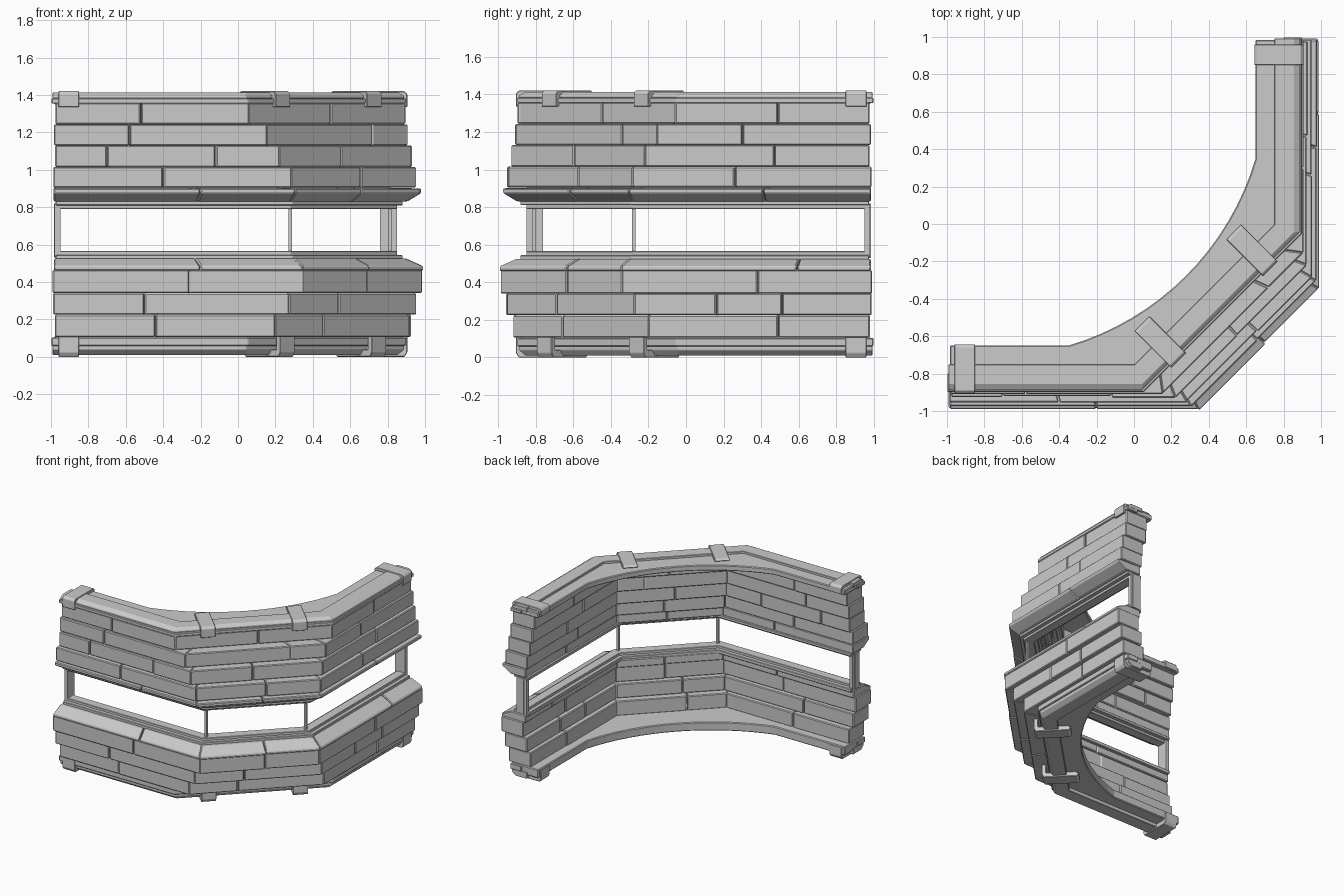
import bpy, bmesh, math, random
from mathutils import Vector

if "Cube" in bpy.data.objects:
    bpy.data.objects.remove(bpy.data.objects["Cube"])

random.seed(4)
H = 1.42  # overall height
R2 = math.sqrt(2)


def finish(name, bm, bevel=0.0):
    bmesh.ops.recalc_face_normals(bm, faces=bm.faces)
    me = bpy.data.meshes.new(name)
    bm.to_mesh(me)
    bm.free()
    ob = bpy.data.objects.new(name, me)
    bpy.context.collection.objects.link(ob)
    if bevel:
        m = ob.modifiers.new("bevel", "BEVEL")
        m.width, m.segments, m.limit_method = bevel, 1, "ANGLE"
    return ob


def ring(c, k, e):
    # wall plan: straight run at y=-c, diagonal x-y=k, straight run at x=c
    return [Vector((-e, -c)), Vector((k - c, -c)), Vector((c, c - k)), Vector((c, e))]


def loft(bm, loops):
    vs = [[bm.verts.new(p) for p in l] for l in loops]
    n = len(vs[0])
    for a, b in zip(vs, vs[1:]):
        for i in range(n):
            bm.faces.new((a[i], a[(i + 1) % n], b[(i + 1) % n], b[i]))
    bm.faces.new(vs[0])
    bm.faces.new(vs[-1][::-1])


def sweep(bm, profile, stations, e=0.985):
    # carry a (c, k, z) cross-section along the bent plan
    loops = []
    for u in stations:
        s = min(int(u), 2)
        loop = []
        for c, k, z in profile:
            r = ring(c, k, e)
            p = r[s].lerp(r[s + 1], u - s)
            loop.append((p.x, p.y, z))
        loops.append(loop)
    loft(bm, loops)


def rect(c0, k0, c1, k1, z0, z1):
    return [(c0, k0, z0), (c0, k0, z1), (c1, k1, z1), (c1, k1, z0)]


def course(name, c, k, prof, left, diag, right):
    # one stone course: joints given as x, x, y on the three runs
    bm = bmesh.new()
    e = random.uniform(0.974, 0.992)
    xc = k - c
    cuts = [0] + [(x + e) / (xc + e) for x in left] + [1]
    cuts += [1 + (x - xc) / (c - xc) for x in diag] + [2]
    cuts += [2 + (y + xc) / (e + xc) for y in right] + [3]
    for a, b in zip(cuts, cuts[1:]):
        d = random.uniform(-0.005, 0.005)
        p = [(pc + d, pk + d * R2, pz) for pc, pk, pz in prof]
        ga = 0 if a == int(a) else 0.002
        gb = 1e-5 if b == int(b) else 0.002
        sweep(bm, p, [a + ga, b - gb], e)
    finish(name, bm, 0.006)


# stone courses: z0, z1, c, k, joints on left / diagonal / right run
rows = [
    (0.105, 0.225, 0.92, 1.12, [-0.44], [0.46], [0.49]),
    (0.225, 0.34, 0.955, 1.23, [-0.5], [0.54], [0.16, 0.51]),
    (0.34, 0.465, 0.982, 1.325, [-0.26], [0.69], [0.38]),
    (0.905, 1.015, 0.95, 1.235, [-0.4], [0.66], [0.26]),
    (1.015, 1.13, 0.925, 1.145, [-0.7, -0.12], [0.55], [0.47]),
    (1.13, 1.243, 0.906, 1.06, [-0.58], [0.72], [0.3]),
    (1.243, 1.357, 0.893, 0.95, [-0.52], [0.5], [0.49]),
]
for i, (z0, z1, c, k, l, d, r) in enumerate(rows):
    ci = c - 0.2
    course(f"stone_course_{i + 1}", c, k, rect(c, k, ci, 2 * ci - 0.58, z0, z1), l, d, r)

# sloped sill and lintel stones either side of the window slot
course("sill_stones", 0.99, 1.335,
       [(0.99, 1.335, 0.46), (0.99, 1.335, 0.485), (0.9, 1.2, 0.525),
        (0.77, 0.97, 0.525), (0.77, 0.97, 0.46)], [-0.2], [0.7], [0.59])
course("lintel_stones", 0.975, 1.28,
       [(0.9, 1.18, 0.83), (0.975, 1.28, 0.875), (0.975, 1.28, 0.9),
        (0.76, 0.95, 0.905), (0.76, 0.95, 0.83)], [-0.2], [0.66], [0.41])

# window frame strips
for name, z0, z1 in (("window_frame_bottom", 0.515, 0.545), ("window_frame_top", 0.81, 0.835)):
    bm = bmesh.new()
    sweep(bm, rect(0.88, 1.17, 0.745, 0.98, z0, z1), [0, 1, 2, 3], 0.975)
    finish(name, bm, 0.004)
    bm = bmesh.new()
    m = 0.02 if z0 < 0.6 else -0.02
    sweep(bm, rect(0.85, 1.13, 0.775, 1.02, z0 + m, z1 + m), [0, 1, 2, 3], 0.97)
    finish(name + "_inner", bm, 0.003)


def box(bm, x0, x1, y0, y1, z0, z1):
    loft(bm, [[(x0, y0, z), (x1, y0, z), (x1, y1, z), (x0, y1, z)] for z in (z0, z1)])


# window posts: wide jambs at the ends, slim mullions at the bends
bm = bmesh.new()
for x0, x1, y0, y1 in ((-0.98, -0.95, -0.85, -0.76), (-0.985, -0.96, -0.835, -0.785),
                       (0.27, 0.288, -0.82, -0.802)):
    box(bm, x0, x1, y0, y1, 0.53, 0.82)
    box(bm, -y1, -y0, -x1, -x0, 0.53, 0.82)
finish("window_posts", bm)


def clip(bm, origin, out, length, inner_hook, fz):
    # bracket strapped across a slab with a hook over the outer lip
    o = Vector(out).normalized()
    a = Vector((-o.y, o.x))
    prof = [(0, 1.335), (0, 1.405), (-0.015, H), (-length + 0.015, H), (-length, 1.405)]
    if inner_hook:
        prof += [(-length, 1.355), (-length + 0.025, 1.355)]
    prof += [(-length + 0.025, 1.395), (-0.03, 1.395), (-0.03, 1.335)]
    loops = []
    for w in (-0.056, 0.056):
        loops.append([(*(Vector(origin) + o * s + a * w), fz(z)) for s, z in prof])
    loft(bm, loops)


# top and bottom plates (the bottom one is flipped and thicker)
for name, fz, push in (("top", lambda z: z, 0), ("bottom", lambda z: (H - z) * 1.55, 0.025)):
    # plate with a curved inner edge
    bm = bmesh.new()
    cx, rad, half = -0.7685, 1.479, math.radians(28.55)
    arc = []
    for i in range(17):
        t = -math.pi / 4 + half * (1 - i / 8)
        arc.append((cx + rad * math.cos(t), -cx + rad * math.sin(t)))
    plan = [tuple(p) for p in ring(0.88, 0.92, 0.985)] + [(0.65, 0.985)] + arc + [(-0.985, -0.65)]
    loft(bm, [[(x, y, fz(z)) for x, y in plan] for z in (1.35, 1.395)])
    finish(name + "_slab", bm, 0.006)

    # outer lip
    bm = bmesh.new()
    sweep(bm, rect(0.898, 0.95, 0.8, 0.81, fz(1.353), fz(1.382)), [0, 1, 2, 3], 0.998)
    finish(name + "_lip", bm, 0.005)

    # raised rail with a chamfered outer side
    bm = bmesh.new()
    sweep(bm, [(0.75, 0.755, fz(1.38)), (0.75, 0.755, fz(1.413)), (0.855, 0.9, fz(1.413)),
               (0.887, 0.93, fz(1.395)), (0.887, 0.93, fz(1.38))], [0, 1, 2, 3], 0.992)
    finish(name + "_rail", bm, 0.003)

    # clips at both ends and on the diagonal
    bm = bmesh.new()
    for org, out, ln, hook in (((-0.905, -0.905), (0, -1), 0.262, True),
                               ((0.24 + push, -0.73 - push), (1, -1), 0.28, False)):
        clip(bm, org, out, ln, hook, fz)
        clip(bm, (-org[1], -org[0]), (-out[1], -out[0]), ln, hook, fz)
    finish(name + "_clips", bm, 0.003)
